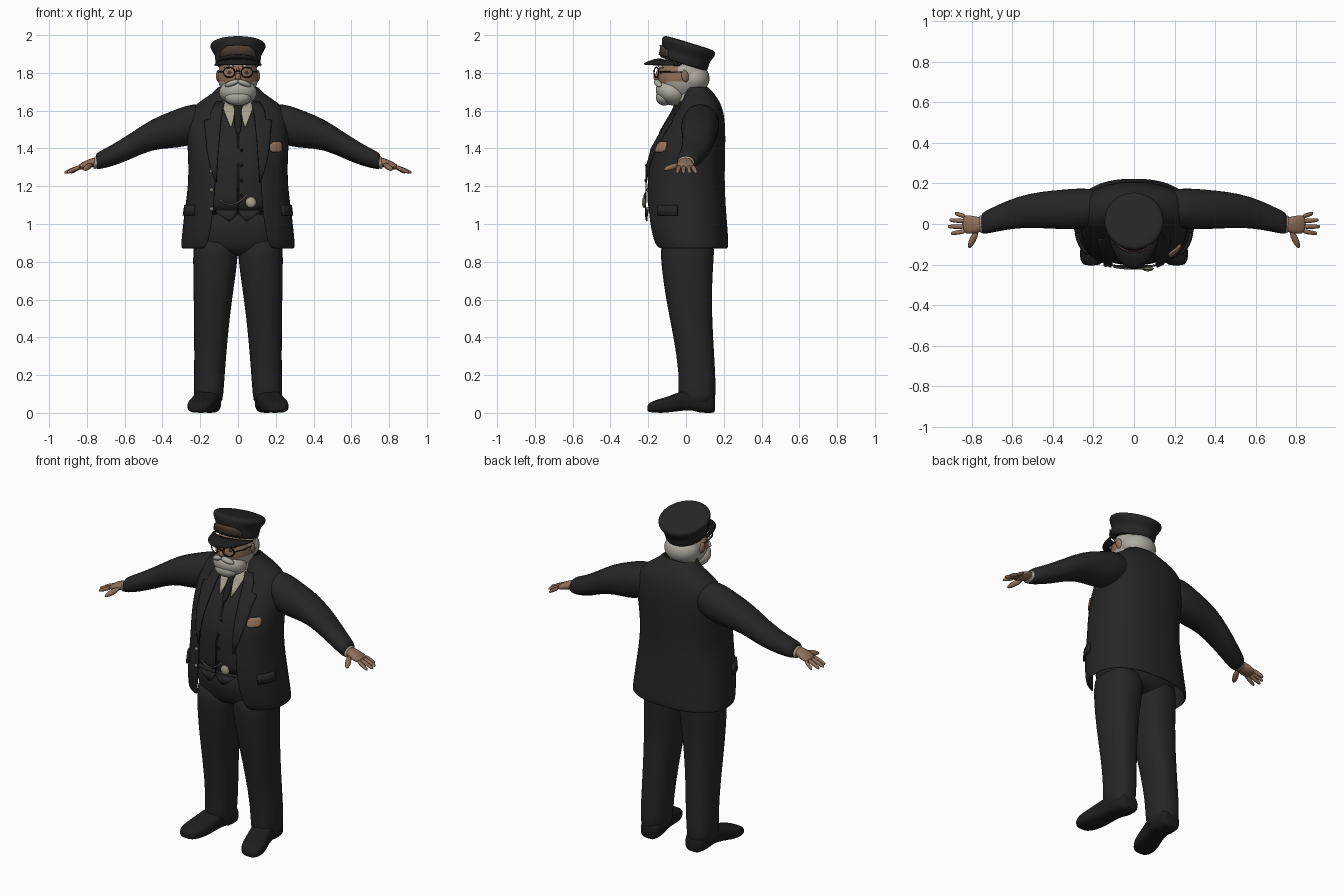
import bpy, bmesh, math
from mathutils import Vector, Matrix

if "Cube" in bpy.data.objects:
    bpy.data.objects.remove(bpy.data.objects["Cube"], do_unlink=True)


def material(name, *rgb):
    m = bpy.data.materials.new(name)
    m.use_nodes = True
    m.diffuse_color = (*rgb, 1)
    m.node_tree.nodes["Principled BSDF"].inputs["Base Color"].default_value = (*rgb, 1)
    return m


cloth = material("dark cloth", .019, .019, .019)
leather = material("black leather", .012, .012, .012)
skin = material("skin", .28, .16, .10)
white_hair = material("white hair", .43, .41, .36)
linen = material("shirt linen", .38, .35, .26)
brown = material("badge brown", .075, .048, .036)
metal = material("dull metal", .22, .20, .16)
copper = material("patch copper", .34, .18, .11)


def finish(name, bm, mat, subdiv=0, thick=0):
    bmesh.ops.recalc_face_normals(bm, faces=bm.faces[:])
    me = bpy.data.meshes.new(name)
    bm.to_mesh(me)
    bm.free()
    me.materials.append(mat)
    me.shade_smooth()
    me.set_sharp_from_angle(angle=1.0)
    ob = bpy.data.objects.new(name, me)
    bpy.context.collection.objects.link(ob)
    if thick:
        sol = ob.modifiers.new("thickness", 'SOLIDIFY')
        sol.thickness, sol.offset = thick, 0
    if subdiv:
        ob.modifiers.new("smooth", 'SUBSURF').levels = subdiv
        ob.modifiers["smooth"].render_levels = subdiv
    return ob


def power(v, e):
    return math.copysign(abs(v) ** e, v)


def ring(c, u, v, e=.85, gap=0, n=28):
    """Rounded outline around c; gap leaves it open at -v."""
    c, u, v = Vector(c), Vector(u), Vector(v)
    a0 = math.asin(gap ** (1 / e)) if gap else 0
    steps = n - 1 if gap else n
    angles = [a0 + (2 * math.pi - 2 * a0) * i / steps for i in range(n)]
    return [c + u * power(math.sin(a), e) - v * power(math.cos(a), e) for a in angles]


def ring_z(z, x0, x1, y0, y1, e=.85, gap=0):
    return ring(((x0 + x1) / 2, (y0 + y1) / 2, z), ((x1 - x0) / 2, 0, 0), (0, (y1 - y0) / 2, 0), e, gap)


def ring_x(x, y, z, ry, rz, n=16):
    return ring((x, y, z), (0, ry, 0), (0, 0, rz), .95, 0, n)


def loft(name, rings, mat, closed=True, subdiv=1, thick=0):
    bm = bmesh.new()
    rows = [[bm.verts.new(p) for p in r] for r in rings]
    n = len(rows[0])
    for a, b in zip(rows, rows[1:]):
        for i in range(n if closed else n - 1):
            j = (i + 1) % n
            bm.faces.new((a[i], a[j], b[j], b[i]))
    if closed and not thick:
        bm.faces.new(rows[0])
        bm.faces.new(rows[-1])
    return finish(name, bm, mat, subdiv, thick)


def sheet(name, rows, mat, thick=.008, subdiv=0):
    return loft(name, rows, mat, False, subdiv, thick)


def ellipsoid(name, pos, size, mat, rot=(0, 0, 0), seg=24):
    bm = bmesh.new()
    bmesh.ops.create_uvsphere(bm, u_segments=seg, v_segments=seg // 2, radius=1)
    spin = Matrix.Rotation(rot[2], 4, 'Z') @ Matrix.Rotation(rot[1], 4, 'Y') @ Matrix.Rotation(rot[0], 4, 'X')
    bm.transform(Matrix.Translation(pos) @ spin @ Matrix.Diagonal((*size, 1)))
    return finish(name, bm, mat)


def wire(name, pts, radius, mat, cyclic=False):
    cu = bpy.data.curves.new(name, 'CURVE')
    cu.dimensions, cu.bevel_depth, cu.bevel_resolution = '3D', radius, 2
    sp = cu.splines.new('POLY')
    sp.points.add(len(pts) - 1)
    for p, co in zip(sp.points, pts):
        p.co = (*co, 1)
    sp.use_cyclic_u = cyclic
    cu.materials.append(mat)
    ob = bpy.data.objects.new(name, cu)
    bpy.context.collection.objects.link(ob)
    return ob


# Jacket: height, half width, front, back, half opening
COAT = [(.87, .295, -.165, .215, .175), (.90, .295, -.19, .22, .155), (1.05, .28, -.213, .207, .13),
        (1.2, .257, -.213, .198, .12), (1.34, .257, -.207, .2, .115), (1.45, .265, -.155, .203, .105),
        (1.55, .262, -.085, .2, .095), (1.61, .24, -.045, .187, .085), (1.65, .19, -.02, .17, .075),
        (1.69, .125, -.005, .14, .062), (1.725, .1, .0, .11, .055)]
loft("jacket", [ring_z(z, -w, w, f, b, .85, g / w) for z, w, f, b, g in COAT],
     cloth, False, 2, .014)


def coat_at(z):
    for a, b in zip(COAT, COAT[1:]):
        if z <= b[0]:
            t = (z - a[0]) / (b[0] - a[0])
            return [p + (q - p) * t for p, q in zip(a, b)]
    return COAT[-1]


def on_coat(x, z, lift=.012):
    """Point on the jacket front at x and z."""
    _, w, f, b, _ = coat_at(z)
    s = min(abs(x) / w, 1) ** (1 / .85)
    return Vector((x, (f + b) / 2 - (b - f) / 2 * math.sqrt(1 - s * s) ** .85 - lift, z))


def band(name, spans, mat, lift=.012, cols=6):
    """Plate on the chest; spans are (z, x0, x1)."""
    return sheet(name, [[on_coat(x0 + (x1 - x0) * i / cols, z, lift) for i in range(cols + 1)]
                        for z, x0, x1 in spans], mat)


# Waistcoat, shirt and tie
loft("waistcoat", [ring_z(z, -w * .88, w * .88, f + .008, b - .03) for z, w, f, b, g in
                   [coat_at(h) for h in (1.05, 1.12, 1.2, 1.34, 1.45, 1.55, 1.61)]], cloth, True, 1)
loft("shirt_collar", [ring_z(z, -w, w, f, b) for z, w, f, b in
                      ((1.58, .08, -.055, .1), (1.65, .085, -.055, .1), (1.735, .08, -.05, .097))], linen)
loft("tie", [ring((0, on_coat(0, z, k).y, z), (w, 0, 0), (0, .012, 0)) for z, w, k in
             ((1.47, .008, .0), (1.52, .022, .006), (1.60, .015, .012), (1.615, .024, .016), (1.65, .027, .025))],
     leather)
sheet("waistcoat_seam", [[on_coat(x, z, .001) for z in (1.06, 1.25, 1.47)] for x in (-.004, .004)], leather, .006)
for i in range(4):
    ellipsoid("waistcoat_button", on_coat(.018, 1.15 + .08 * i, .002), (.008, .006, .008), leather, seg=12)

# Trousers
loft("trouser_seat", [ring_z(z, -w, w, f, b) for z, w, f, b in
                      ((.83, .18, -.09, .11), (.87, .235, -.13, .15), (.95, .25, -.15, .17), (1.08, .24, -.17, .17))], cloth)

for s, side in ((1, "left"), (-1, "right")):
    # Legs and shoes
    loft(side + "_trouser_leg", [ring_z(z, *sorted((s * i, s * o)), f, b) for z, i, o, f, b in
         ((.04, .085, .225, -.02, .152), (.09, .078, .235, -.045, .157), (.2, .07, .232, -.035, .157),
          (.4, .055, .232, -.065, .143), (.6, .032, .235, -.107, .136), (.77, .006, .238, -.13, .143),
          (.85, .0, .238, -.135, .15), (.95, .0, .235, -.13, .15))], cloth)
    loft(side + "_shoe", [ring((s * x, y, (lo + hi) / 2), (w, 0, 0), (0, 0, (hi - lo) / 2), .65) for y, x, w, lo, hi in
         ((.155, .15, .045, 0, .08), (.14, .15, .062, 0, .11), (.06, .155, .066, 0, .13), (.045, .157, .066, .014, .13),
          (-.03, .17, .066, .012, .115), (-.1, .19, .073, 0, .083), (-.16, .203, .068, 0, .07),
          (-.195, .208, .05, .004, .052), (-.205, .21, .03, .01, .04))], leather)

    # Sleeve, cuff and hand
    loft(side + "_sleeve", [ring_x(s * x, *r) for x, *r in
         ((.14, .08, 1.54, .07, .07), (.2, .08, 1.54, .095, .1), (.27, .075, 1.52, .104, .112), (.35, .072, 1.5, .1, .1),
          (.46, .07, 1.475, .092, .082), (.57, .06, 1.41, .08, .07), (.67, .03, 1.36, .067, .058),
          (.74, .005, 1.335, .057, .047), (.755, .002, 1.332, .05, .04))], cloth)
    loft(side + "_cuff", [ring_x(s * x, .0, 1.335 - (x - .73) * .4, .045, .034) for x in (.72, .75, .768)], linen)
    loft(side + "_palm", [ring_x(s * x, *r) for x, *r in
         ((.73, 0, 1.335, .03, .024), (.77, -.005, 1.325, .04, .026), (.81, -.003, 1.313, .048, .022),
          (.85, .0, 1.298, .045, .014))], skin)
    for k, (tip, y0, y1) in enumerate(((.885, .036, .053), (.912, .013, .02), (.92, -.013, -.013), (.905, -.035, -.047))):
        loft(side + "_finger", [ring_x(s * (.83 + (tip - .83) * t), y0 + (y1 - y0) * t, 1.305 - .033 * t, r, r, 10)
                                for t, r in ((0, .012), (.5, .0125), (.9, .010), (1, .005))], skin)
    ellipsoid(side + "_thumb", (s * .795, -.075, 1.302), (.016, .05, .015), skin, (.3, 0, s * .45), 16)

    # Lapel, shirt front and pocket flap
    lapel = []
    for z, w in ((1.22, .004), (1.3, .035), (1.4, .062), (1.5, .08), (1.545, .09), (1.555, .06), (1.6, .06), (1.645, .045)):
        g = coat_at(z)[4] - .006
        lapel.append((z, s * g, s * (g + w)))
    band(side + "_lapel", lapel, cloth, .013)
    band(side + "_shirt_front", [(1.515, s * .034, s * .042), (1.55, s * .024, s * .055), (1.6, s * .016, s * .075),
                                 (1.65, s * .012, s * .08)], linen, .009)
    band(side + "_waistcoat_point", [(1.015, s * .04, s * .05), (1.04, s * .015, s * .085), (1.075, 0, s * .125)], cloth, .001)
    flap = []
    for z in (1.045, 1.1):
        _, w, f, b, _ = coat_at(z)
        flap.append([Vector((s * (w + .008) * math.sin(a) ** .85, (f + b) / 2 - (b - f + .016) / 2 * math.cos(a) ** .85, z))
                     for a in [math.radians(52 + 5 * i) for i in range(7)]])
    sheet(side + "_pocket_flap", flap, cloth, .014)

    # Ear, eye, brow, moustache and spectacles
    ellipsoid(side + "_ear", (s * .104, -.005, 1.783), (.012, .02, .032), skin, (.2, 0, s * .3))
    ellipsoid(side + "_eye", (s * .043, -.132, 1.802), (.013, .008, .008), brown, seg=16)
    ellipsoid(side + "_brow", (s * .048, -.134, 1.832), (.03, .012, .008), white_hair, (0, s * .15, s * .3), 16)
    ellipsoid(side + "_moustache", (s * .032, -.148, 1.745), (.042, .02, .015), white_hair, (0, s * .35, s * .3), 16)
    wire(side + "_spectacle_rim", [(s * (.047 + .03 * math.cos(a)), -.157 + .012 * math.cos(a), 1.803 + .027 * math.sin(a))
                                   for a in [math.tau * i / 24 for i in range(24)]], .0035, leather, True)
    wire(side + "_spectacle_arm", [(s * .077, -.145, 1.806), (s * .1, -.09, 1.806), (s * .108, -.005, 1.803)], .003, leather)
wire("spectacle_bridge", [(-.017, -.168, 1.806), (0, -.171, 1.811), (.017, -.168, 1.806)], .0035, leather)

# Head with white hair behind the ears and on the jaw
head = ellipsoid("head", (0, -.018, 1.78), (.106, .13, .125), skin, seg=64)
head.data.materials.append(white_hair)
for p in head.data.polygons:
    c = p.center
    p.material_index = int(c.y > .01 or (c.y > -.04 and c.z > 1.8) or (c.z < 1.755 and c.y > -.11))
ellipsoid("back_hair", (0, .035, 1.77), (.105, .09, .08), white_hair)
ellipsoid("nose", (0, -.152, 1.778), (.017, .021, .02), skin, seg=16)
ellipsoid("nose_bridge", (0, -.143, 1.8), (.011, .015, .03), skin, (-.3, 0, 0), 16)
ellipsoid("beard", (0, -.08, 1.697), (.1, .083, .066), white_hair, (-.45, 0, 0), 32)
ellipsoid("chin_beard", (0, -.115, 1.672), (.07, .045, .045), white_hair)

# Peaked cap, tipped back
TIP = Matrix.Translation((0, -.015, 1.845)) @ Matrix.Rotation(math.radians(-17), 4, 'X')
loft("cap", [[TIP @ p for p in ring((0, 0, z), (r, 0, 0), (0, r * d, 0), 1)] for z, r, d in
             ((0, .118, 1.1), (.003, .12, 1.1), (.05, .123, 1.08), (.058, .126, 1.06), (.09, .146, 1.02),
              (.105, .148, 1), (.116, .14, 1), (.119, .12, 1), (.12, .05, 1))], cloth)


def cap_arc(z, r, spread, count=13):
    angles = [math.radians(spread) * (2 * i / (count - 1) - 1) for i in range(count)]
    return [TIP @ Vector((r * math.sin(a), -r * 1.09 * math.cos(a), z)) for a in angles]


sheet("cap_badge", [cap_arc(.012, .125, 50), cap_arc(.045, .1275, 46), cap_arc(.062, .134, 26)], brown, .006)
peak = []
for t in (0, .35, .7, 1):
    peak.append([Vector(((.118 + .004 * t) * math.sin(a), -.012 - (.125 + .083 * t) * math.cos(a),
                         1.842 + .03 * math.cos(a) - .022 * t * t * math.cos(a) - .004 * t))
                 for a in [math.radians(6 * i - 84) for i in range(29)]])
sheet("cap_peak", peak, leather, .01)

# Chest patch, jacket buttons, watch and chain
band("chest_patch", [(1.38, .185, .22), (1.392, .17, .232), (1.42, .17, .232), (1.435, .185, .225)], copper, .014)
for z in (1.08, 1.18, 1.28):
    ellipsoid("jacket_button", on_coat(-.14, z, .01), (.011, .008, .011), metal, seg=12)
ellipsoid("watch", on_coat(.068, 1.115, .012), (.03, .01, .03), metal)
ellipsoid("watch_face", on_coat(.068, 1.115, .017), (.023, .007, .023), linen)
wire("watch_chain", [on_coat(.05 - .15 * t, 1.16 - .16 * t * (1 - t) - .03 * t, .008) for t in [i / 12 for i in range(13)]],
     .004, metal)
